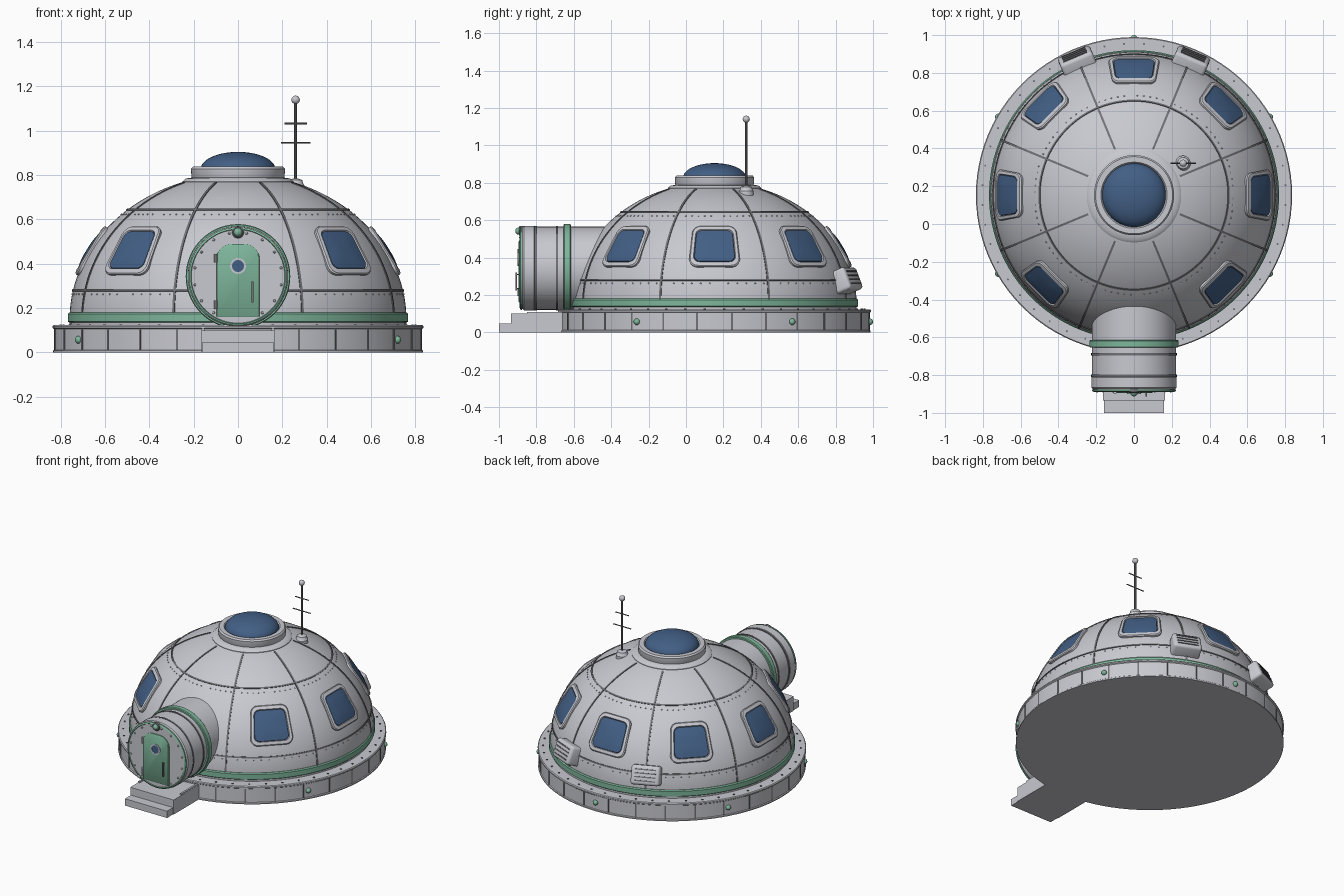
import bpy, bmesh, math
from math import sin, cos, pi, radians
from mathutils import Matrix, Vector

if "Cube" in bpy.data.objects:
    bpy.data.objects.remove(bpy.data.objects["Cube"])

CY = 0.1525                      # dome centre in y
A, B, ZC = 0.76, 0.655, 0.15     # dome ellipse


def mat(name, c):
    m = bpy.data.materials.new(name)
    m.diffuse_color = (*c, 1)
    m.use_nodes = True
    m.node_tree.nodes["Principled BSDF"].inputs["Base Color"].default_value = m.diffuse_color
    return m


GREY = mat("hull_grey", (0.58, 0.585, 0.63))
DARK = mat("seam_grey", (0.17, 0.17, 0.185))
GREEN = mat("trim_green", (0.21, 0.47, 0.33))
BLUE = mat("window_blue", (0.055, 0.115, 0.235))


def finish(name, bm, m, angle=35):
    bmesh.ops.recalc_face_normals(bm, faces=bm.faces)
    me = bpy.data.meshes.new(name)
    bm.to_mesh(me)
    bm.free()
    me.materials.append(m)
    ob = bpy.data.objects.new(name, me)
    bpy.context.collection.objects.link(ob)
    bpy.ops.object.select_all(action='DESELECT')
    ob.select_set(True)
    bpy.context.view_layer.objects.active = ob
    bpy.ops.object.shade_smooth_by_angle(angle=radians(angle))
    return ob


def bridge(bm, loops, closed=False):
    n = len(loops[0])
    pairs = list(zip(loops, loops[1:])) + ([(loops[-1], loops[0])] if closed else [])
    for p, q in pairs:
        for i in range(n):
            bm.faces.new((p[i], p[(i + 1) % n], q[(i + 1) % n], q[i]))


UP = Matrix.Translation((0, CY, 0))
TUBE = Matrix.Translation((0, 0, 0.343)) @ Matrix.Rotation(pi / 2, 4, 'X')   # local z -> -y


def lathe(name, prof, m, M=UP, seg=96, closed=False, angle=35):
    """Revolve (radius, height) points; open profiles get flat end caps."""
    bm = bmesh.new()
    loops = [[bm.verts.new(M @ Vector((r * cos(2 * pi * i / seg), r * sin(2 * pi * i / seg), z)))
              for i in range(seg)] for r, z in prof]
    bridge(bm, loops, closed)
    if not closed:
        bm.faces.new(loops[0])
        bm.faces.new(loops[-1])
    return finish(name, bm, m, angle)


def box(bm, size, M, bevel=0.0):
    r = bmesh.ops.create_cube(bm, size=1, matrix=M @ Matrix.Diagonal((*size, 1)))
    if bevel:
        edges = list({e for v in r['verts'] for e in v.link_edges})
        bmesh.ops.bevel(bm, geom=edges, offset=bevel, segments=3, affect='EDGES', profile=0.5)


def ball(bm, p, r, u=12, v=8):
    bmesh.ops.create_uvsphere(bm, u_segments=u, v_segments=v, radius=r, matrix=Matrix.Translation(p))


def rod(bm, p, q, r, seg=10):
    p, q = Vector(p), Vector(q)
    R = (q - p).to_track_quat('Z', 'Y').to_matrix().to_4x4()
    bmesh.ops.create_cone(bm, segments=seg, radius1=r, radius2=r, depth=(q - p).length,
                          cap_ends=True, matrix=Matrix.Translation((p + q) / 2) @ R)


def polar(r, az, z):
    return Vector((r * cos(az), CY + r * sin(az), z))


def dome(az, t, off=0.0):
    n = Vector((cos(t) / A, sin(t) / B)).normalized()
    return polar(A * cos(t) + n.x * off, az, ZC + B * sin(t) + n.y * off)


def t_at(z):
    return math.asin((z - ZC) / B)


def rounded(hw, hh, rad, k=6):
    pts = []
    for c, (sx, sy) in enumerate(((1, 1), (-1, 1), (-1, -1), (1, -1))):
        for i in range(k + 1):
            a = pi / 2 * (c + i / k)
            pts.append((sx * (hw - rad) + rad * cos(a), sy * (hh - rad) + rad * sin(a)))
    return pts


# foundation ring with bevelled rim
lathe("foundation", [(0.835, 0), (0.835, 0.008), (0.83, 0.012), (0.83, 0.105), (0.837, 0.11),
                     (0.837, 0.118), (0.832, 0.123), (0.74, 0.123)], GREY)
# dome shell
t0, t1 = t_at(0.12), t_at(0.785)
lathe("dome_shell", [(A * cos(t), ZC + B * sin(t)) for t in
                     [t0 + (t1 - t0) * i / 28 for i in range(29)]], GREY, angle=40)
# green belt
lathe("green_belt", [(0.74, 0.135), (0.762, 0.135), (0.768, 0.14), (0.768, 0.174), (0.762, 0.181), (0.74, 0.181)],
      GREEN, closed=True)
# roof collar and skylight
lathe("roof_flange", [(0.25, 0.74), (0.25, 0.772), (0.235, 0.785), (0.2, 0.79)], GREY)
lathe("roof_collar", [(0.2, 0.77), (0.21, 0.79), (0.212, 0.828), (0.204, 0.838), (0.175, 0.838), (0.168, 0.828)], GREY)
lathe("skylight", [(0.168 * cos(a), 0.828 + 0.077 * sin(a)) for a in
                   [pi / 2 * i / 12 for i in range(12)] + [pi / 2 - 0.01]], BLUE, seg=64)

# dome seams: two rings and eight ribs
for k, z in enumerate((0.28, 0.643)):
    t = t_at(z)
    prof = []
    for dt, off in ((-0.007, -0.005), (-0.007, 0.004), (0.007, 0.004), (0.007, -0.005)):
        p = dome(0, t + dt, off)
        prof.append((p.x, p.z))
    lathe("seam_ring_%d" % k, prof, DARK, closed=True)
bm = bmesh.new()
for k in range(8):
    az, loops = pi / 8 + k * pi / 4, []
    for i in range(25):
        t = t_at(0.17) + (t_at(0.765) - t_at(0.17)) * i / 24
        w = 0.0055 / (A * cos(t))
        loops.append([bm.verts.new(dome(az + s * w, t, o)) for s, o in
                      ((-1, -0.005), (-1, 0.004), (1, 0.004), (1, -0.005))])
    bridge(bm, loops)
finish("seam_ribs", bm, DARK)

# seven windows wrapped on the dome
TW = t_at(0.459)
fr, gl = bmesh.new(), bmesh.new()


def wrap(bm, az, hw, hh, rad, off):
    return [bm.verts.new(dome(az + x / 0.67, TW + y / 0.68, off)) for x, y in rounded(hw, hh, rad)]


for k in range(8):
    if k == 6:
        continue
    az = k * pi / 4
    bridge(fr, [wrap(fr, az, *a) for a in ((0.127, 0.126, 0.045, -0.012), (0.127, 0.126, 0.045, 0.012),
                                           (0.121, 0.12, 0.041, 0.017), (0.106, 0.1, 0.034, 0.017),
                                           (0.103, 0.097, 0.032, 0.006))])
    rings = [wrap(gl, az, 0.104 * s, 0.098 * s, 0.033 * s, o)
             for s, o in ((1, 0.008), (0.97, 0.013), (0.65, 0.014), (0.3, 0.014))]
    bridge(gl, rings)
    gl.faces.new(rings[-1])
finish("window_frames", fr, GREY)
finish("window_panes", gl, BLUE)

# foundation panel seams, bolts and dome rivets
bm = bmesh.new()
for k in range(28):
    az = (k + 0.5) * 2 * pi / 28
    if abs(az - 1.5 * pi) < 0.15:
        continue
    box(bm, (0.008, 0.009, 0.092), Matrix.Translation(polar(0.829, az, 0.058)) @ Matrix.Rotation(az, 4, 'Z'))
for k in range(48):
    az = (k + 0.5) * 2 * pi / 48
    rod(bm, polar(0.803, az, 0.12), polar(0.803, az, 0.127), 0.006, 6)
finish("foundation_seams", bm, DARK)
bm = bmesh.new()
for k in range(96):
    if k % 12 not in (0, 6):
        ball(bm, dome((k + 0.5) * 2 * pi / 96, t_at(0.622)), 0.004, 6, 4)
        ball(bm, dome((k + 0.5) * 2 * pi / 96, t_at(0.262)), 0.004, 6, 4)
finish("dome_rivets", bm, GREY)
# green marker lamps
bm = bmesh.new()
for d in (-30, 30, 90, 150, 210):
    ball(bm, polar(0.83, radians(d), 0.057), 0.0175)
finish("marker_lamps", bm, GREEN)

# airlock tunnel with grooves (profile height is -y)
lathe("airlock_tunnel", [(0.222, 0.4), (0.222, 0.795), (0.222, 0.81), (0.226, 0.812), (0.226, 0.866),
                         (0.218, 0.874), (0.218, 0.885)], GREY, TUBE, 72)
for k, y in enumerate((0.69, 0.803)):
    lathe("tunnel_band_%d" % k, [(0.215, y - 0.006), (0.2265, y - 0.006), (0.2265, y + 0.006), (0.215, y + 0.006)],
          DARK, TUBE, 72, True)
lathe("tunnel_green_ring", [(0.21, 0.615), (0.232, 0.615), (0.236, 0.62), (0.236, 0.65), (0.232, 0.655), (0.21, 0.655)],
      GREEN, TUBE, 72, True)
lathe("front_green_rim", [(0.2, 0.876), (0.222, 0.876), (0.222, 0.884), (0.213, 0.889), (0.21, 0.884)],
      GREEN, TUBE, 72, True)

# door: arched plate with porthole, handle and hinges
bm = bmesh.new()
half = [(0.098, 0.16), (0.098, 0.42)] + [(0.028 + 0.07 * cos(a), 0.42 + 0.07 * sin(a))
                                         for a in [pi / 2 * i / 8 for i in range(1, 9)]]
out = half + [(-x, z) for x, z in reversed(half)]
loops = [[bm.verts.new((x * s, y, 0.325 + (z - 0.325) * s)) for x, z in out]
         for s, y in ((1, -0.88), (1, -0.892), (0.97, -0.895))]
bridge(bm, loops)
bm.faces.new(loops[-1])
finish("door", bm, GREEN)
PORT = Matrix.Translation((0, 0, 0.39)) @ Matrix.Rotation(pi / 2, 4, 'X')
lathe("porthole_frame", [(0.027, 0.89), (0.036, 0.89), (0.036, 0.9), (0.027, 0.9)], GREY, PORT, 24, True)
lathe("porthole_pane", [(0.029, 0.89), (0.029, 0.898)], BLUE, PORT, 24)
bm = bmesh.new()
box(bm, (0.009, 0.008, 0.095), Matrix.Translation((0.065, -0.908, 0.272)))
for z in (0.235, 0.31):
    box(bm, (0.007, 0.02, 0.007), Matrix.Translation((0.065, -0.9, z)))
finish("door_handle", bm, DARK)
bm = bmesh.new()
for z in (0.215, 0.425):
    rod(bm, (-0.101, -0.893, z - 0.02), (-0.101, -0.893, z + 0.02), 0.008)
for k in range(16):
    a = (k + 0.5) * pi / 8
    if not (abs(cos(a)) < 0.5 and sin(a) < 0):
        ball(bm, (0.198 * cos(a), -0.886, 0.343 + 0.198 * sin(a)), 0.006, 8, 6)
finish("door_hinges_and_bolts", bm, GREY)
# lamp over the door
LAMP = Matrix.Translation((0, 0, 0.542)) @ Matrix.Rotation(pi / 2, 4, 'X')
lathe("door_lamp_socket", [(0.027, 0.87), (0.027, 0.89), (0.022, 0.894)], DARK, LAMP, 20)
bm = bmesh.new()
ball(bm, (0, -0.893, 0.542), 0.02)
finish("door_lamp", bm, GREEN)

# entrance steps
bm = bmesh.new()
box(bm, (0.33, 0.335, 0.1), Matrix.Translation((0, -0.7675, 0.05)))
box(bm, (0.32, 0.1, 0.047), Matrix.Translation((0, -0.95, 0.0235)))
for s in (-1, 1):
    box(bm, (0.012, 0.22, 0.012), Matrix.Translation((s * 0.158, -0.74, 0.104)))
finish("entrance_steps", bm, GREY)

# rear vents with slats
bv, bs = bmesh.new(), bmesh.new()
for d in (67, 113):
    M = (Matrix.Translation(polar(0.752, radians(d), 0.272)) @ Matrix.Rotation(radians(d), 4, 'Z')
         @ Matrix.Rotation(radians(-22), 4, 'Y'))
    box(bv, (0.12, 0.185, 0.125), M, 0.018)
    for i in range(4):
        box(bs, (0.008, 0.135, 0.008), M @ Matrix.Translation((0.06, 0, -0.036 + 0.024 * i)))
finish("vent_housings", bv, GREY)
finish("vent_slats", bs, DARK)

# antenna
AX, AY = 0.26, 0.322
FOOT = Matrix.Translation((AX, AY, 0))
lathe("antenna_foot", [(0.04, 0.72), (0.04, 0.755), (0.034, 0.762), (0.03, 0.778), (0.01, 0.785)], GREY, FOOT, 24)
bm = bmesh.new()
rod(bm, (AX, AY, 0.77), (AX, AY, 1.135), 0.0065)
for z, w in ((1.033, 0.051), (0.947, 0.067)):
    rod(bm, (AX - w, AY, z), (AX + w, AY, z), 0.0035, 8)
finish("antenna_mast", bm, DARK)
bm = bmesh.new()
ball(bm, (AX, AY, 1.14), 0.019, 16, 10)
finish("antenna_tip", bm, GREY)
